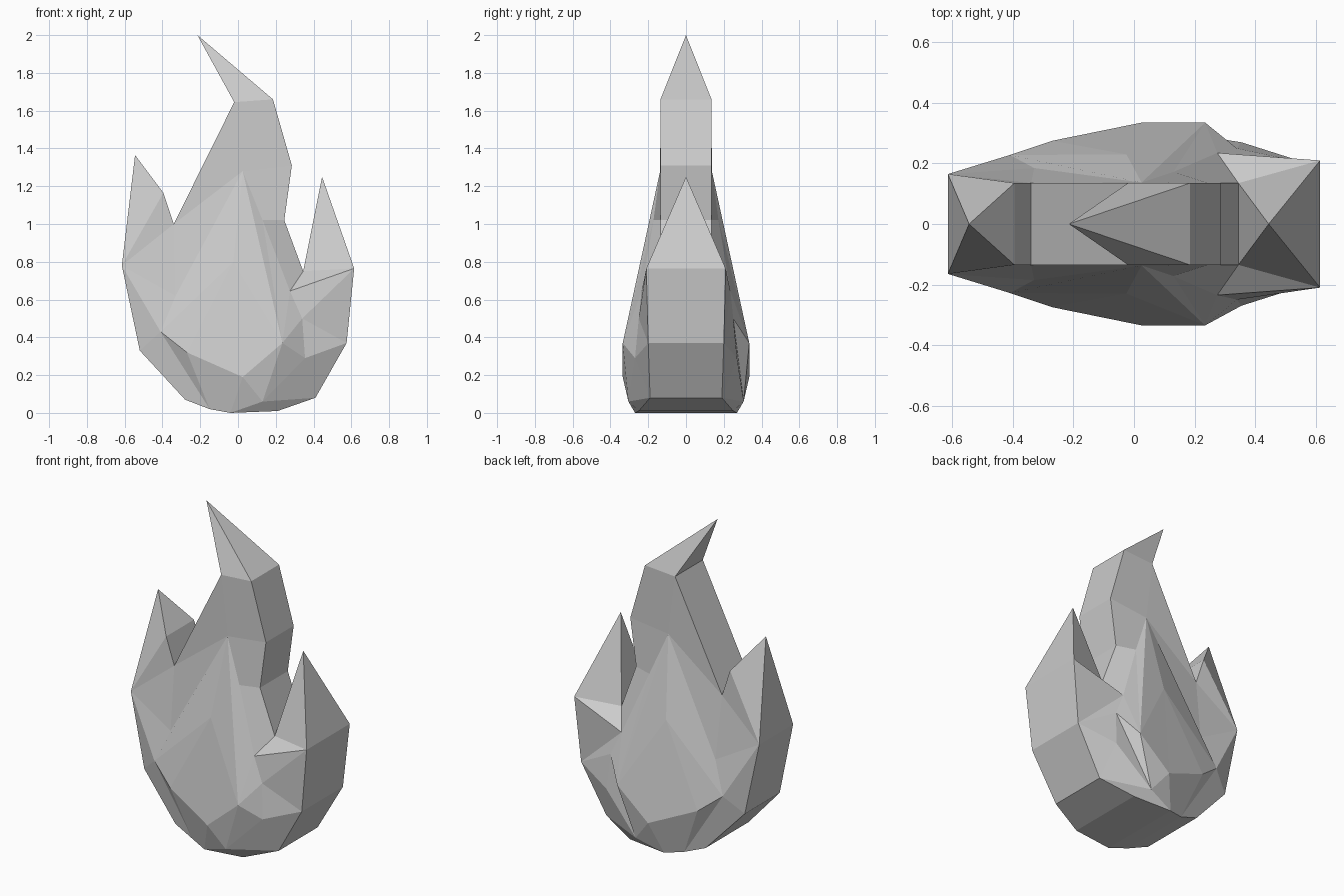
import bpy, bmesh

if "Cube" in bpy.data.objects:
    bpy.data.objects.remove(bpy.data.objects["Cube"])

# Front half control points: (x, depth toward the front, z)
P = dict(
    # central tongue
    tip=(-.215, 0, 2), c1=(-.02, .135, 1.645), c2=(.185, .135, 1.66), c3=(.285, .135, 1.31), n=(.245, .135, 1.02),
    # right tongue
    v=(.345, .135, .75), rt=(.445, 0, 1.25), y=(.615, .21, .765), x=(.575, .2, .37), h=(.41, .19, .08),
    # base
    t=(.21, .25, .01), e=(-.04, .27, 0), s=(-.15, .23, .02), p=(-.28, .21, .07),
    # left tongue
    o=(-.52, .17, .33), a=(-.615, .165, .78), lt=(-.545, 0, 1.365), z=(-.395, .135, 1.165), l=(-.34, .135, 1.0),
    # raised inner flame
    k=(-.33, .185, .62), j=(-.41, .228, .43), i=(-.27, .275, .32), b=(.025, .335, .19), r=(.235, .335, .37),
    q=(.34, .25, .5), w=(.355, .27, .29), g=(.13, .305, .06), f=(.275, .235, .645), m=(.13, .172, 1.02),
    c=(-.025, .23, .8), pk=(.025, .137, 1.28),
)

# Facets of one half, from the tip down
FACETS = """tip c1 c2|c1 c2 c3 pk|c1 pk l|pk c3 n m|m n v f|f v y|v y rt|lt a z|z a l|
l a k|l k pk|a k j|a j o|o j s p|j i s|i b e s|b g e|b r q w g|w h g|w x h|
q f y x w|g h t e|pk c r|pk r q f m|pk k j c|c j i|c i b|c b r"""

# Outline where both halves are joined
RIM = "tip c2 c3 n v rt y x h t e s p o a lt z l c1".split()

bm = bmesh.new()
front = {k: bm.verts.new((x, -y, z)) for k, (x, y, z) in P.items()}
back = {k: bm.verts.new((x, y, z)) if y else front[k] for k, (x, y, z) in P.items()}

# Mirrored front and back facets
for facet in FACETS.replace("\n", "").split("|"):
    keys = facet.split()
    for side in (front, back):
        bm.faces.new([side[k] for k in keys])

# Side band bridging the two halves
for k0, k1 in zip(RIM, RIM[1:] + RIM[:1]):
    ring = [front[k0], front[k1], back[k1], back[k0]]
    bm.faces.new(list(dict.fromkeys(ring)))

bmesh.ops.triangulate(bm, faces=[f for f in bm.faces if len(f.verts) > 4])
bmesh.ops.recalc_face_normals(bm, faces=bm.faces)
mesh = bpy.data.meshes.new("flame")
bm.to_mesh(mesh)
bm.free()

mat = bpy.data.materials.new("light grey")
mat.diffuse_color = (.6, .6, .6, 1)
mat.use_nodes = True
mat.node_tree.nodes["Principled BSDF"].inputs["Base Color"].default_value = mat.diffuse_color
mesh.materials.append(mat)
flame = bpy.data.objects.new("flame", mesh)
bpy.context.collection.objects.link(flame)
